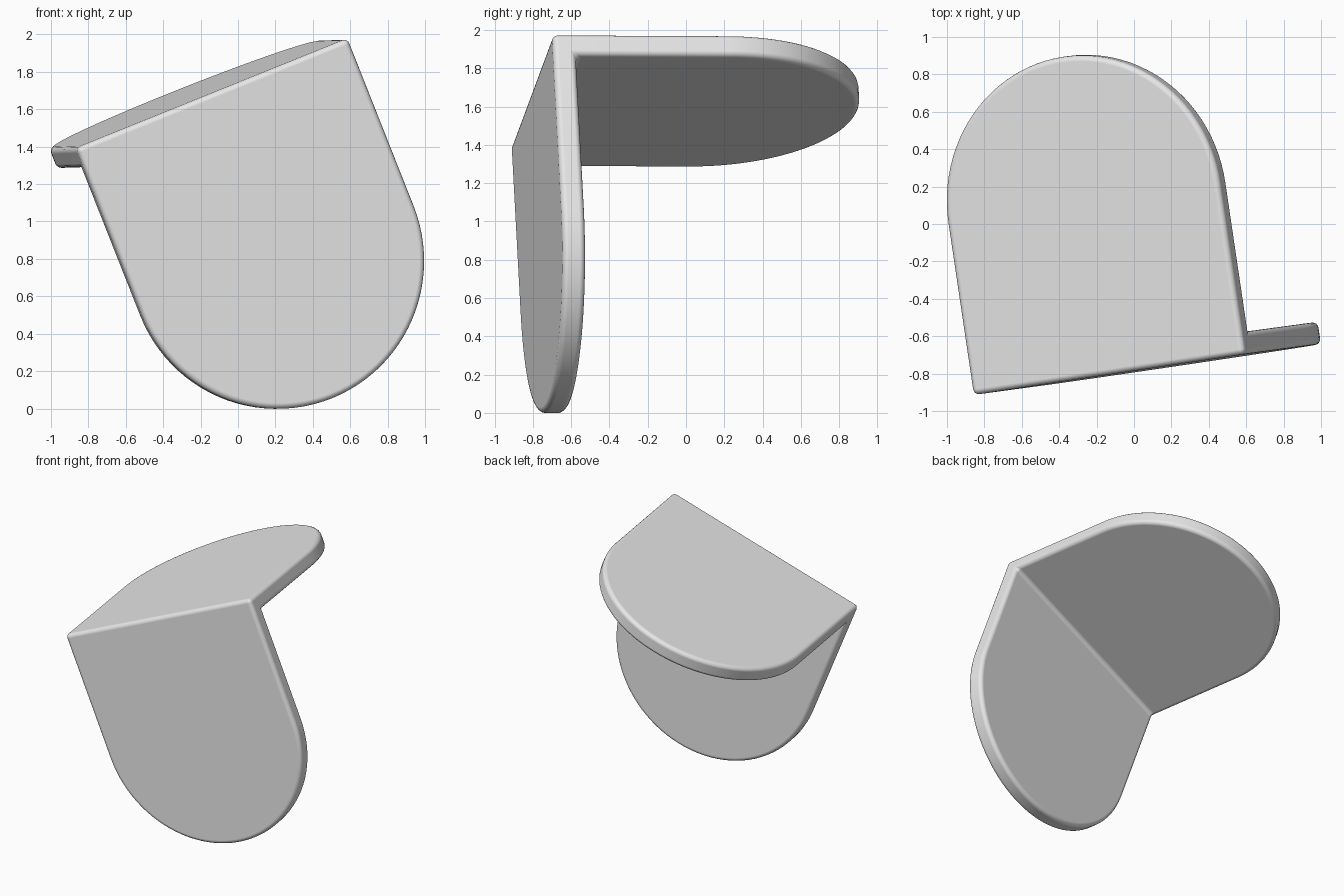
import bpy, bmesh, math
from mathutils import Vector, Matrix

cube = bpy.data.objects.get("Cube")
if cube:
    bpy.data.objects.remove(cube)

RADIUS = 0.791      # half the plate width, and radius of the round ends
THICK = 0.12
ARC = 48            # segments in each round end


def arch(start, length):
    """Outline of a plate: straight hinge edge, parallel sides, round end."""
    pts = [(-RADIUS, start), (RADIUS, start)]
    for i in range(ARC + 1):
        a = math.pi * i / ARC
        pts.append((RADIUS * math.cos(a), length + RADIUS * math.sin(a)))
    return pts


def add_plate(bm, length, place):
    """Mitred plate; place maps (across, along, depth) to a position."""
    outer = [bm.verts.new(place(x, y, 0)) for x, y in arch(0, length)]
    inner = [bm.verts.new(place(x, y, THICK)) for x, y in arch(THICK, length)]
    bm.faces.new(outer)
    bm.faces.new(inner)
    n = len(outer)
    for i in range(1, n):           # rim, left open at the hinge
        j = (i + 1) % n
        bm.faces.new((outer[i], outer[j], inner[j], inner[i]))


# Two plates joined along the hinge edge
bm = bmesh.new()
add_plate(bm, 0.926, lambda x, y, t: (x, y, -t))    # top plate
add_plate(bm, 0.966, lambda x, y, t: (x, t, -y))    # hanging plate
bmesh.ops.remove_doubles(bm, verts=bm.verts, dist=0.0001)
bmesh.ops.dissolve_limit(bm, angle_limit=0.005, verts=bm.verts, edges=bm.edges)
bmesh.ops.recalc_face_normals(bm, faces=bm.faces)
mesh = bpy.data.meshes.new("angle_bracket")
bm.to_mesh(mesh)
bm.free()

bracket = bpy.data.objects.new("angle_bracket", mesh)
bpy.context.collection.objects.link(bracket)

# Plain grey material
grey = bpy.data.materials.new("light_grey")
grey.use_nodes = True
grey.diffuse_color = (0.8, 0.8, 0.8, 1)
grey.node_tree.nodes["Principled BSDF"].inputs["Base Color"].default_value = (0.8, 0.8, 0.8, 1)
mesh.materials.append(grey)

# Tilted pose: hinge direction, hanging direction, then the top plate direction
hinge = Vector((0.919, 0.138, 0.371)).normalized()
hang = Vector((0.368, 0.05, -0.928))
reach = hinge.cross(hang).normalized()
up = hinge.cross(reach)
pose = Matrix((hinge, reach, up)).transposed().to_4x4()
bracket.matrix_world = Matrix.Translation((-0.138, -0.806, 1.687)) @ pose

# Soft rounded edges
bpy.context.view_layer.objects.active = bracket
bracket.select_set(True)
bpy.ops.object.shade_smooth()
bevel = bracket.modifiers.new("rounded_edges", 'BEVEL')
bevel.width = 0.03
bevel.segments = 4
bevel.limit_method = 'ANGLE'
bevel.angle_limit = math.radians(40)
bevel.harden_normals = True
